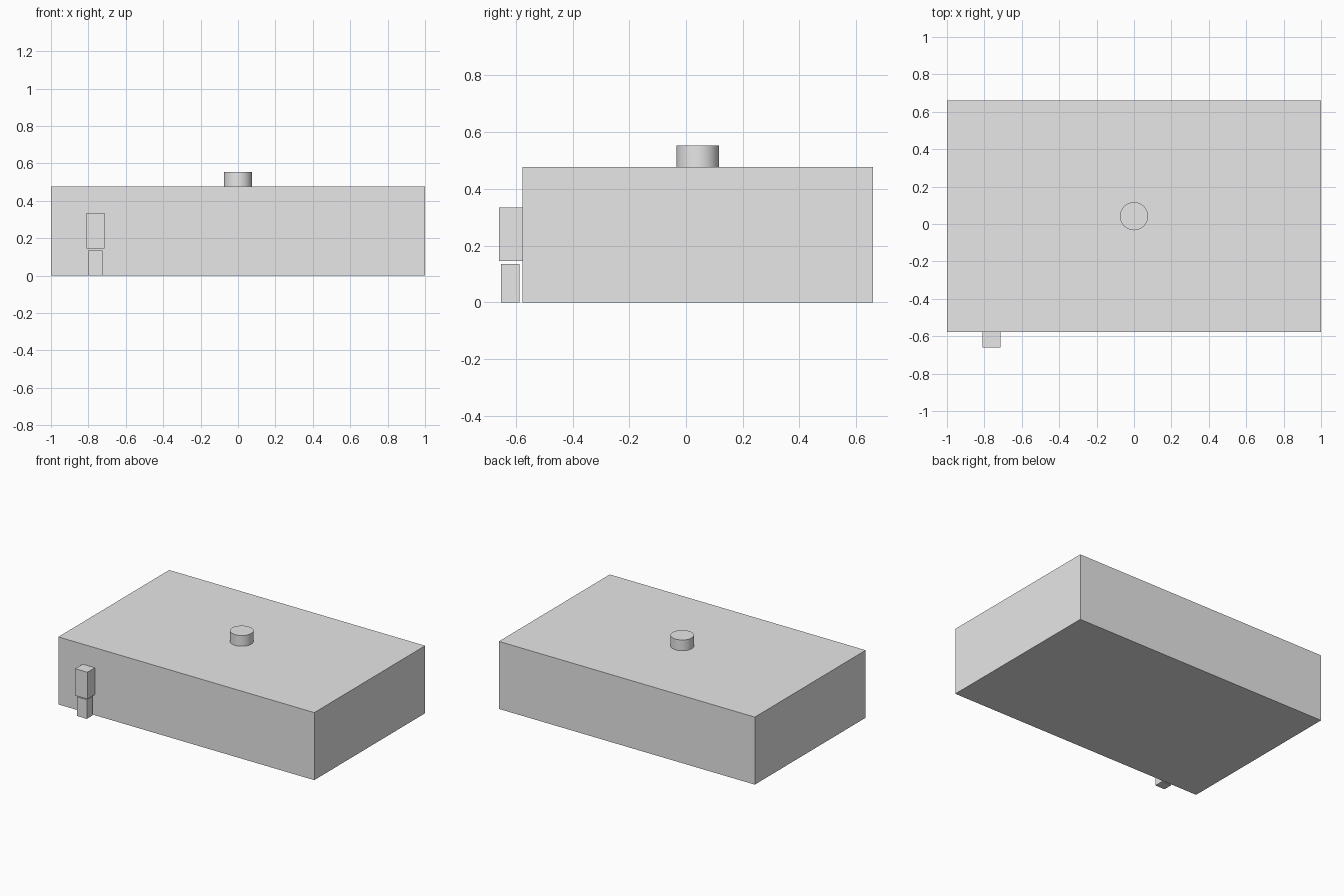
import bpy
import math

cube = bpy.data.objects.get("Cube")
if cube:
    bpy.data.objects.remove(cube, do_unlink=True)

# Single plain grey finish
grey = bpy.data.materials.new("light_grey")
grey.use_nodes = True
colour = (0.8, 0.8, 0.8, 1)
grey.diffuse_color = colour
grey.node_tree.nodes["Principled BSDF"].inputs["Base Color"].default_value = colour


def box(name, low, high):
    """Axis-aligned block between two corners."""
    centre = [(a + b) / 2 for a, b in zip(low, high)]
    bpy.ops.mesh.primitive_cube_add(size=1, location=centre)
    ob = bpy.context.object
    ob.name = name
    ob.scale = [b - a for a, b in zip(low, high)]
    bpy.ops.object.transform_apply(location=False, rotation=False, scale=True)
    ob.data.materials.append(grey)
    return ob


FRONT, BACK, TOP = -0.577, 0.66, 0.477

# Main body
box("main_body", (-1, FRONT, 0), (1, BACK, TOP))

# Front fitting: upper block against the body, narrower leg just below it
box("front_upper_block", (-0.81, -0.66, 0.145), (-0.715, FRONT, 0.335))
box("front_lower_leg", (-0.80, -0.652, 0), (-0.725, -0.587, 0.135))

# Round cap in the middle of the top
height = 0.076
bpy.ops.mesh.primitive_cylinder_add(
    vertices=64, radius=0.075, depth=height,
    location=(0, (FRONT + BACK) / 2, TOP + height / 2))
cap = bpy.context.object
cap.name = "top_cap"
cap.data.materials.append(grey)
bpy.ops.object.shade_smooth_by_angle(angle=math.radians(30))
